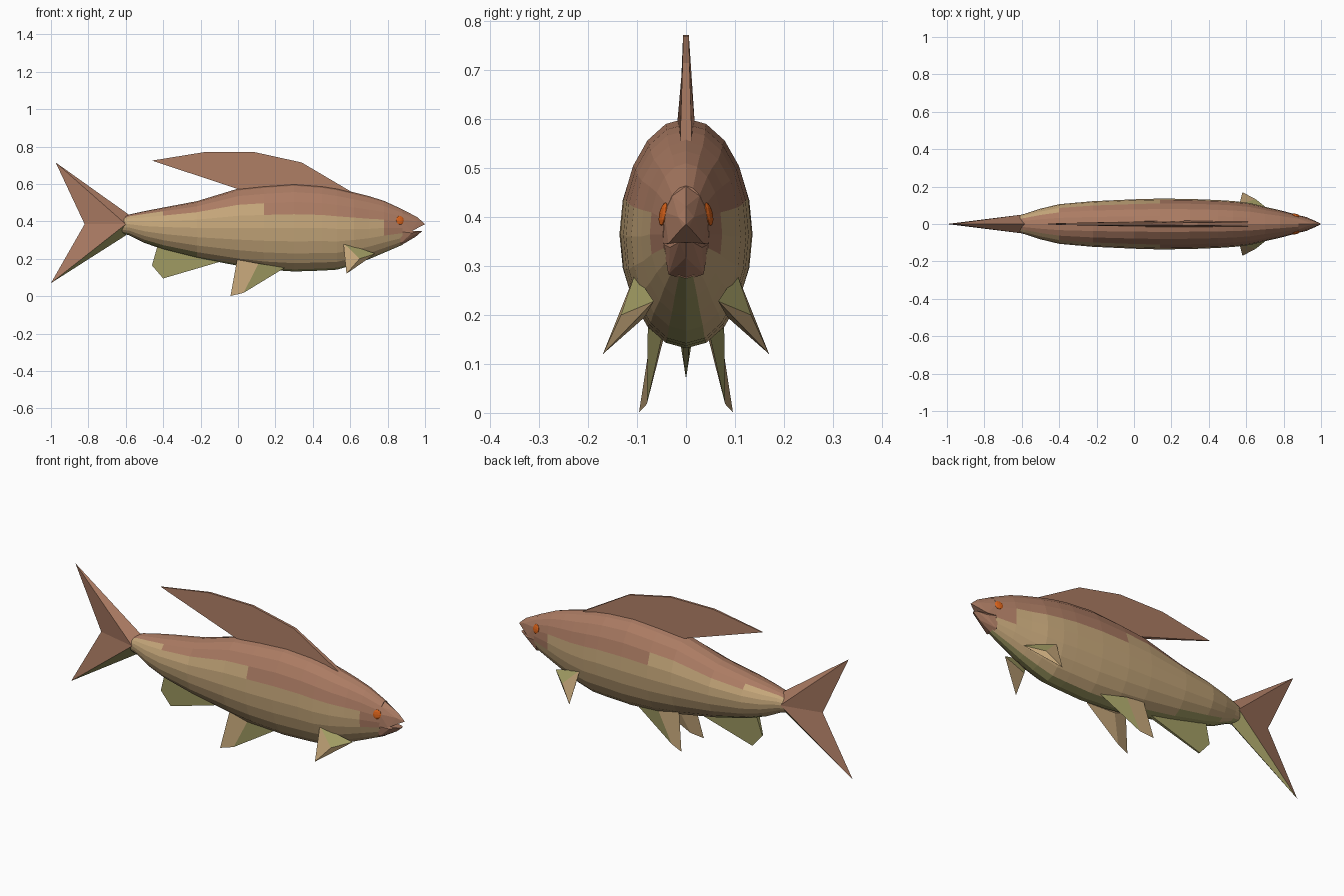
import bpy, bmesh, math
from mathutils import Vector

if "Cube" in bpy.data.objects:
    bpy.data.objects.remove(bpy.data.objects["Cube"])

BROWN, TAN, OLIVE, ORANGE = range(4)
MATS = []
for name, col in (("brown", (0.41, 0.20, 0.125)), ("tan", (0.56, 0.385, 0.195)),
                  ("olive", (0.37, 0.345, 0.13)), ("orange", (0.68, 0.12, 0.01))):
    m = bpy.data.materials.new(name)
    m.diffuse_color = (*col, 1)
    m.use_nodes = True
    m.node_tree.nodes["Principled BSDF"].inputs["Base Color"].default_value = m.diffuse_color
    MATS.append(m)


def finish(name, bm, rule):
    """Make an object from bm, colouring each face by rule(face)."""
    bmesh.ops.recalc_face_normals(bm, faces=bm.faces)
    bm.normal_update()
    for f in bm.faces:
        f.material_index = rule(f)
    me = bpy.data.meshes.new(name)
    bm.to_mesh(me)
    bm.free()
    ob = bpy.data.objects.new(name, me)
    bpy.context.collection.objects.link(ob)
    for m in MATS:
        me.materials.append(m)
    return ob


def solid(name, pts, faces, colours):
    """Small solid from named points, with one colour per face."""
    bm = bmesh.new()
    vs = [bm.verts.new(p) for p in pts]
    for idx in faces:
        bm.faces.new([vs[i] for i in idx])
    bm.faces.ensure_lookup_table()
    cols = dict(zip(list(bm.faces), colours))
    return finish(name, bm, lambda f: cols[f])


def hull(name, half_pts, colour):
    """Convex hull of points mirrored across y = 0."""
    bm = bmesh.new()
    for p in {q for x, y, z in half_pts for q in ((x, y, z), (x, -y, z))}:
        bm.verts.new(p)
    bmesh.ops.convex_hull(bm, input=bm.verts)
    return finish(name, bm, lambda f: colour)


def thin_fin(name, outline, colour):
    """Flat fin on the centre plane; outline points are (x, z, half thickness)."""
    bm = bmesh.new()
    left = [bm.verts.new((x, t, z)) for x, z, t in outline]
    right = [bm.verts.new((x, -t, z)) for x, z, t in outline]
    bm.faces.new(left)
    bm.faces.new(right)
    for i in range(len(left)):
        j = (i + 1) % len(left)
        bm.faces.new((left[i], left[j], right[j], right[i]))
    return finish(name, bm, lambda f: colour)


# Body: rings of (x, bottom, widest height, top, half width)
RINGS = [(-0.62, 0.335, 0.385, 0.42, 0.044), (-0.58, 0.325, 0.385, 0.437, 0.056),
         (-0.50, 0.285, 0.375, 0.455, 0.082), (-0.40, 0.25, 0.37, 0.474, 0.106),
         (-0.22, 0.205, 0.365, 0.508, 0.122), (0.0, 0.163, 0.365, 0.575, 0.132),
         (0.14, 0.143, 0.365, 0.59, 0.136), (0.30, 0.132, 0.365, 0.602, 0.134),
         (0.45, 0.137, 0.365, 0.59, 0.128), (0.53, 0.142, 0.36, 0.577, 0.123),
         (0.62, 0.168, 0.36, 0.555, 0.112), (0.70, 0.198, 0.36, 0.535, 0.092),
         (0.78, 0.232, 0.365, 0.51, 0.074), (0.88, 0.275, 0.365, 0.464, 0.047)]
SEG = 20
# Height of the edge between back colour and flank colour
LINE = [(-0.62, 0.42), (-0.2, 0.465), (0.1, 0.48), (0.2, 0.44), (0.52, 0.43),
        (0.6, 0.41), (0.68, 0.415), (0.78, 0.38), (0.85, 0.29), (1.0, 0.2)]


def line_height(x):
    for (x0, z0), (x1, z1) in zip(LINE, LINE[1:]):
        if x <= x1:
            return z0 + (z1 - z0) * (x - x0) / (x1 - x0)
    return 0


def body_rule(f):
    c = f.calc_center_median()
    if c.z > line_height(c.x):
        return BROWN
    return OLIVE if f.normal.z < -0.82 else TAN


bm = bmesh.new()
rings = []
for x, lo, mid, hi, w in RINGS:
    ring = []
    for i in range(SEG):
        a = 2 * math.pi * i / SEG
        s = math.sin(a)
        ring.append(bm.verts.new((x, w * math.cos(a), mid + s * ((hi - mid) if s > 0 else (mid - lo)))))
    rings.append(ring)
for a, b in zip(rings, rings[1:]):
    for i in range(SEG):
        j = (i + 1) % SEG
        bm.faces.new((a[i], a[j], b[j], b[i]))
bm.faces.new(rings[0])
bm.faces.new(rings[-1])
finish("body", bm, body_rule)

# Snout and lower jaw, leaving an open mouth between them
hull("snout", [(0.879, 0.047, 0.345), (0.879, 0.044, 0.41), (0.879, 0.028, 0.444),
               (0.879, 0, 0.464), (0.96, 0, 0.422), (0.96, 0.016, 0.40),
               (1.0, 0, 0.385), (0.99, 0.006, 0.38), (0.925, 0.036, 0.346)], BROWN)
hull("lower_jaw", [(0.87, 0.047, 0.345), (0.87, 0.036, 0.283), (0.87, 0, 0.271),
                   (0.93, 0.033, 0.338), (0.975, 0.014, 0.349), (0.985, 0, 0.348),
                   (0.95, 0, 0.318)], BROWN)

# Tail fin: wedge with a forked trailing edge
solid("tail_fin",
      [(-0.585, 0, 0.437), (-0.60, 0.05, 0.385), (-0.60, -0.05, 0.385), (-0.60, 0, 0.325),
       (-0.975, 0, 0.715), (-1.0, 0, 0.07), (-0.82, 0, 0.385)],
      [(0, 4, 1), (1, 4, 6), (1, 6, 5), (1, 5, 3),
       (0, 2, 4), (2, 6, 4), (2, 5, 6), (2, 3, 5), (0, 1, 3, 2)],
      [BROWN, BROWN, BROWN, OLIVE, BROWN, BROWN, BROWN, OLIVE, BROWN])

# Fins on the centre plane
thin_fin("dorsal_fin", [(0.61, 0.556, 0.012), (0.34, 0.715, 0.007), (0.09, 0.77, 0.006),
                        (-0.17, 0.772, 0.006), (-0.46, 0.725, 0.003), (0.0, 0.573, 0.014),
                        (0.3, 0.59, 0.018)], BROWN)
thin_fin("anal_fin", [(-0.43, 0.27, 0.012), (-0.46, 0.165, 0.004), (-0.40, 0.095, 0.004),
                      (-0.10, 0.183, 0.008), (-0.2, 0.23, 0.014)], OLIVE)

# Paired fins and eyes
for side, s in (("left", 1), ("right", -1)):
    solid(f"pelvic_fin_{side}",
          [(x, s * y, z) for x, y, z in
           ((-0.005, 0.066, 0.195), (0.11, 0.078, 0.175), (0.25, 0.05, 0.152),
            (0.08, 0.045, 0.155), (-0.04, 0.096, 0.001), (0.03, 0.08, 0.018))],
          [(0, 1, 5, 4), (1, 2, 5), (2, 3, 5), (3, 0, 4, 5), (0, 3, 2, 1)],
          [TAN, OLIVE, TAN, TAN, TAN])
    solid(f"pectoral_fin_{side}",
          [(x, s * y, z) for x, y, z in
           ((0.563, 0.104, 0.285), (0.735, 0.066, 0.228), (0.60, 0.085, 0.195),
            (0.65, 0.133, 0.20), (0.58, 0.17, 0.12))],
          [(0, 1, 3), (0, 3, 4), (1, 2, 4), (1, 4, 3), (0, 4, 2), (0, 2, 1)],
          [OLIVE, TAN, TAN, TAN, TAN, OLIVE])
    bm = bmesh.new()
    bmesh.ops.create_uvsphere(bm, u_segments=10, v_segments=6, radius=1)
    eye = finish(f"eye_{side}", bm, lambda f: ORANGE)
    eye.scale = (0.022, 0.007, 0.024)
    eye.rotation_euler = (s * 0.2, 0, s * -0.28)
    eye.location = (0.866, s * 0.046, 0.406)
